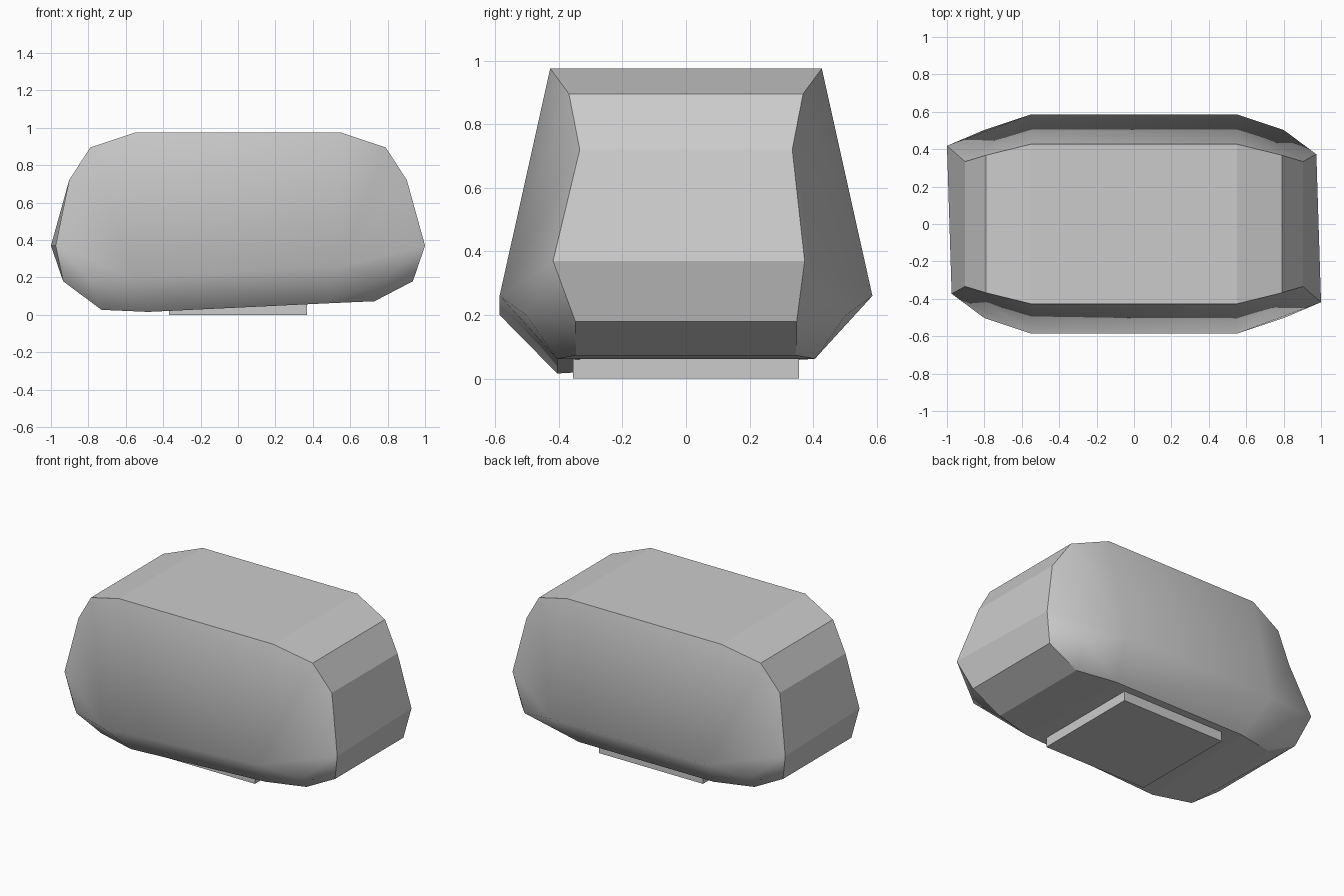
import bpy, bmesh

if "Cube" in bpy.data.objects:
    bpy.data.objects.remove(bpy.data.objects["Cube"])

# Right half of the rim, top to bottom: x, depth, z
RIM = [(.55, .427, .975), (.79, .368, .895), (.903, .334, .72), (.975, .373, .37),
       (.935, .348, .18), (.73, .346, .073), (.48, .405, .062)]
BELLY = (.55, .586, .26)     # lower corner of the bulging panel
JOWL = (.80, .503, .20)      # rounded lower corner of the panel

bm = bmesh.new()


def place(p, side, end):
    x, y, z = p
    # diagonal corners stick out a little further
    if p == RIM[3] and side * end < 0:
        x, y = 1.0, .418
    # the front lower left edge sags
    if side < 0 and end < 0 and (p in RIM[5:] or p == BELLY):
        z -= .046 if p != BELLY else .06
    return bm.verts.new((side * x, end * y, z))


def half(side, end):
    rim = [place(p, side, end) for p in RIM]
    belly, jowl = place(BELLY, side, end), place(JOWL, side, end)
    faces = [(belly, rim[i], rim[i + 1]) for i in range(3)]
    faces += [(jowl, rim[i], rim[i + 1]) for i in range(3, 6)]
    faces += [(belly, rim[3], jowl), (belly, jowl, rim[6])]
    for f in faces:
        bm.faces.new(f).smooth = True
    return rim, belly


# Front and back panels
loops = []
for end in (-1, 1):
    (right, rb), (left, lb) = half(1, end), half(-1, end)
    bm.faces.new((left[0], right[0], rb, lb)).smooth = True
    bm.faces.new((lb, rb, right[6], left[6])).smooth = True
    loops.append(right + left[::-1])

# Strip round top, sides and underside
front, back = loops
for i in range(len(front)):
    j = (i + 1) % len(front)
    f = bm.faces.new((front[i], front[j], back[j], back[i]))
    f.smooth = i in (2, 10)
for loop in loops:
    for i in range(len(loop)):
        bm.edges.get((loop[i], loop[i - 1])).smooth = False
bmesh.ops.recalc_face_normals(bm, faces=bm.faces)

mesh = bpy.data.meshes.new("body")
bm.to_mesh(mesh)
bm.free()
body = bpy.data.objects.new("body", mesh)
bpy.context.collection.objects.link(body)

# Base pad underneath
bpy.ops.mesh.primitive_cube_add(size=1, location=(0, 0, .05))
base = bpy.context.object
base.name = "base_pad"
base.scale = (.74, .71, .10)
